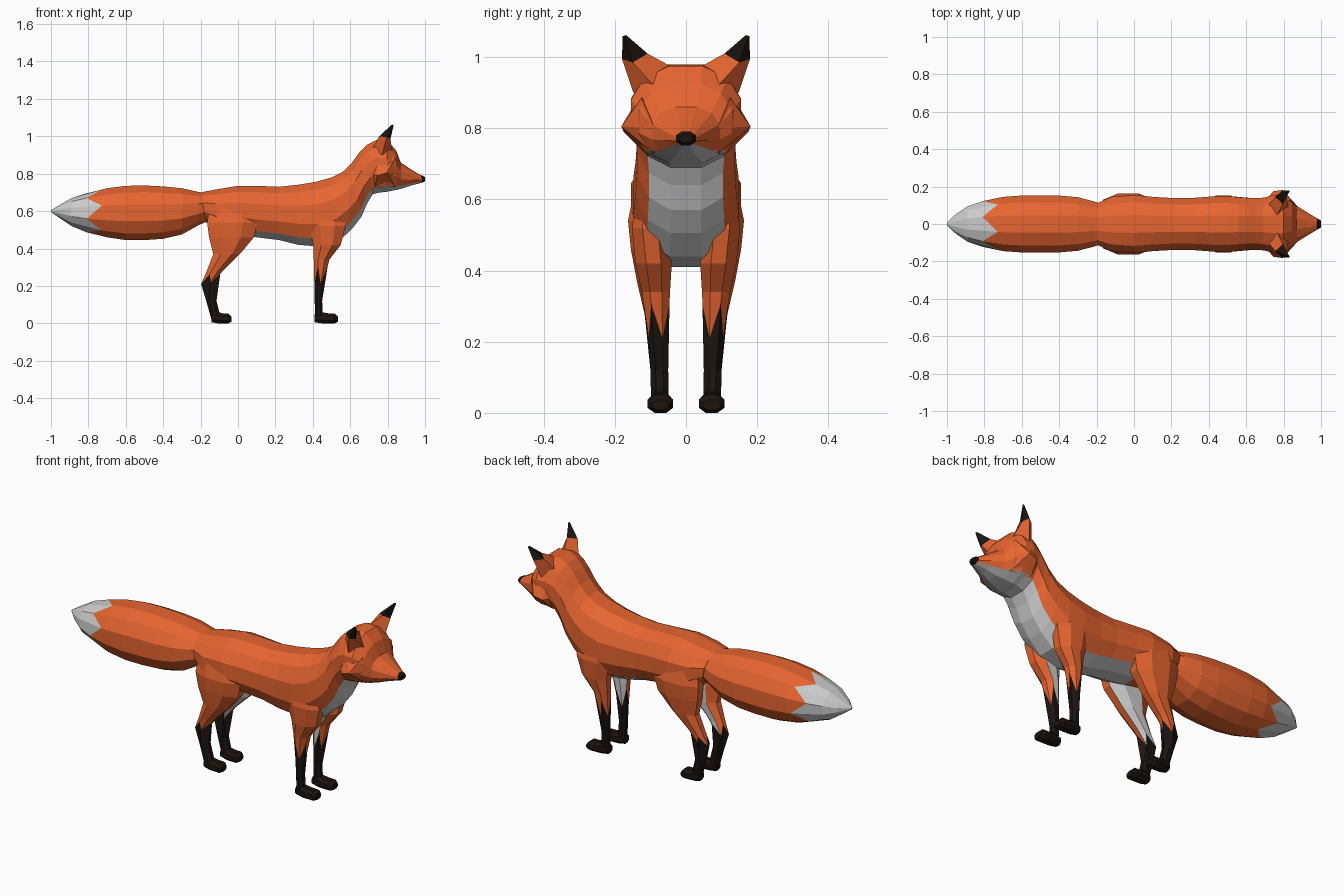
import bpy, bmesh
from math import sin, cos, pi
from mathutils import Vector

if "Cube" in bpy.data.objects:
    bpy.data.objects.remove(bpy.data.objects["Cube"])

ORANGE, WHITE, BLACK = 0, 1, 2
MATS = []
for name, col in (("orange_fur", (0.80, 0.13, 0.03, 1)),
                  ("white_fur", (0.6, 0.6, 0.6, 1)),
                  ("black_fur", (0.012, 0.007, 0.005, 1))):
    m = bpy.data.materials.new(name)
    m.diffuse_color = col
    m.use_nodes = True
    m.node_tree.nodes["Principled BSDF"].inputs["Base Color"].default_value = m.diffuse_color
    MATS.append(m)


def finish(name, bm, mirror=False):
    bmesh.ops.recalc_face_normals(bm, faces=bm.faces)
    me = bpy.data.meshes.new(name)
    bm.to_mesh(me)
    bm.free()
    for m in MATS:
        me.materials.append(m)
    ob = bpy.data.objects.new(name, me)
    bpy.context.collection.objects.link(ob)
    if mirror:
        mod = ob.modifiers.new("mirror", 'MIRROR')
        mod.use_axis = (False, True, False)
        mod.use_mirror_merge = False
    return ob


def loft(name, rings, colour, mirror=False):
    """Skin a list of point rings; colour(ring, side) gives the material."""
    bm = bmesh.new()
    vs = [[bm.verts.new(p) for p in r] for r in rings]
    n = len(rings[0])
    for i in range(len(vs) - 1):
        for k in range(n):
            j = (k + 1) % n
            f = bm.faces.new((vs[i][k], vs[i][j], vs[i + 1][j], vs[i + 1][k]))
            f.material_index = colour(i, k)
    for r, i in ((vs[0], 0), (vs[-1], len(vs) - 2)):
        bm.faces.new(r).material_index = colour(i, 0)
    return finish(name, bm, mirror)


def spow(v, p):
    return abs(v) ** p * (1 if v > 0 else -1)


def cross_ring(xt, zt, xb, zb, w, n=12, y=0.0, p=0.9):
    """Rounded section between a top point and a bottom point, half width w."""
    top, bot = Vector((xt, y, zt)), Vector((xb, y, zb))
    mid, up = (top + bot) / 2, (top - bot) / 2
    s = spow(cos(pi / n), p)
    pts = []
    for k in range(n):
        a = pi / n + 2 * pi * k / n
        pts.append(mid + up * (spow(cos(a), p) / s)
                   + Vector((0, w * spow(sin(a), p) / s, 0)))
    return pts


def leg_ring(z, x0, x1, y0, y1, n=8):
    s = cos(pi / n)
    return [Vector(((x0 + x1) / 2 + (x1 - x0) / 2 * sin(a) / s,
                    (y0 + y1) / 2 + (y1 - y0) / 2 * cos(a) / s, z))
            for a in (pi / n + 2 * pi * k / n for k in range(n))]


def zigzag(rings, i, t):
    """Pull every other point of ring i towards the next ring."""
    for k in range(1, len(rings[i]), 2):
        rings[i][k] = rings[i][k].lerp(rings[i + 1][k], t)


# Body, neck and head in one skin, with white belly, bib and chin
body = [(-.20, .70, -.17, .54, .115), (-.12, .715, -.12, .50, .145),
        (0, .735, .02, .475, .155), (.10, .735, .10, .46, .145),
        (.22, .73, .22, .445, .138), (.33, .742, .32, .42, .14),
        (.42, .757, .44, .41, .148), (.50, .78, .54, .44, .148),
        (.56, .81, .61, .505, .142), (.61, .86, .66, .57, .138),
        (.65, .915, .69, .64, .138), (.69, .955, .72, .69, .142),
        (.74, .98, .76, .70, .155), (.80, .975, .79, .702, .155),
        (.845, .925, .84, .712, .13), (.87, .86, .875, .72, .095),
        (.93, .82, .93, .738, .06), (.985, .787, .985, .752, .027)]
loft("body_and_head", [cross_ring(*r) for r in body],
     lambda i, k: WHITE if k in (4, 5, 6) and i > 1 else ORANGE)

# Nose
loft("nose", [cross_ring(x, zt, x, zb, w, 8) for x, zt, zb, w in
              ((.972, .79, .756, .022), (.985, .791, .752, .028),
               (1.0, .782, .76, .018))], lambda i, k: BLACK)

# Cheek ruffs
bm = bmesh.new()
for p in ((.745, .175, .79), (.795, .182, .805), (.69, .11, .80), (.74, .125, .90),
          (.84, .125, .885), (.88, .088, .80), (.84, .09, .73), (.73, .11, .725),
          (.77, .03, .80)):
    bm.verts.new(p)
bmesh.ops.convex_hull(bm, input=bm.verts)
finish("cheeks", bm, True)

# Ears: back, outer, front and inner corner of each section
ears = [[(.71, .09, .92), (.77, .148, .90), (.825, .09, .92), (.76, .035, .97)],
        [(.755, .145, 1.0), (.795, .18, .995), (.815, .15, .985), (.795, .108, 1.01)],
        [(.82, .172, 1.06), (.83, .178, 1.06), (.832, .175, 1.06), (.828, .168, 1.062)]]
loft("ears", ears, lambda i, k: BLACK if i == 1 else ORANGE, True)

# Tail with ragged white tip
tail = [(-1.0, .605, .595, .006), (-.95, .635, .56, .055), (-.89, .67, .52, .095),
        (-.81, .695, .487, .122), (-.70, .722, .46, .145), (-.60, .735, .445, .152),
        (-.50, .737, .445, .153), (-.40, .732, .452, .152), (-.30, .722, .475, .143),
        (-.21, .702, .525, .12), (-.13, .69, .56, .09)]
tail = [cross_ring(x, zt, x, zb, w) for x, zt, zb, w in tail]
zigzag(tail, 3, .75)
loft("tail", tail, lambda i, k: WHITE if i < 3 else ORANGE)

# Legs: height, x range, y range from the ankle up
front = [(.02, .412, .455, .048, .098), (.12, .41, .45, .05, .10),
         (.21, .408, .456, .05, .105), (.34, .405, .488, .045, .124),
         (.42, .402, .55, .04, .142), (.52, .38, .575, .05, .152),
         (.63, .37, .55, .06, .135)]
hind = [(.02, -.142, -.09, .048, .098), (.12, -.17, -.115, .05, .10),
        (.21, -.197, -.135, .05, .105), (.28, -.167, -.082, .052, .117),
        (.37, -.132, .01, .045, .138), (.46, -.155, .085, .045, .155),
        (.54, -.165, .105, .05, .163), (.63, -.15, .08, .06, .145)]
for name, spec, inner in (("front_legs", front, (3, 4)), ("hind_legs", hind, (2, 3))):
    rings = [leg_ring(*r) for r in spec]
    zigzag(rings, 2, .75)
    loft(name, rings,
         lambda i, k: BLACK if i < 2 else WHITE if k in inner else ORANGE, True)

# Paws
for name, x0 in (("front_paws", .41), ("hind_paws", -.142)):
    L = .125 if x0 > 0 else .107
    paw = [(0, .05, .006, .024), (.3, .06, 0, .03), (.6, .053, 0, .034),
           (.85, .052, 0, .036), (1, .036, .008, .024)]
    loft(name, [cross_ring(x0 + L * t, zt, x0 + L * t, zb, w, 8, .072)
                for t, zt, zb, w in paw], lambda i, k: BLACK, True)
